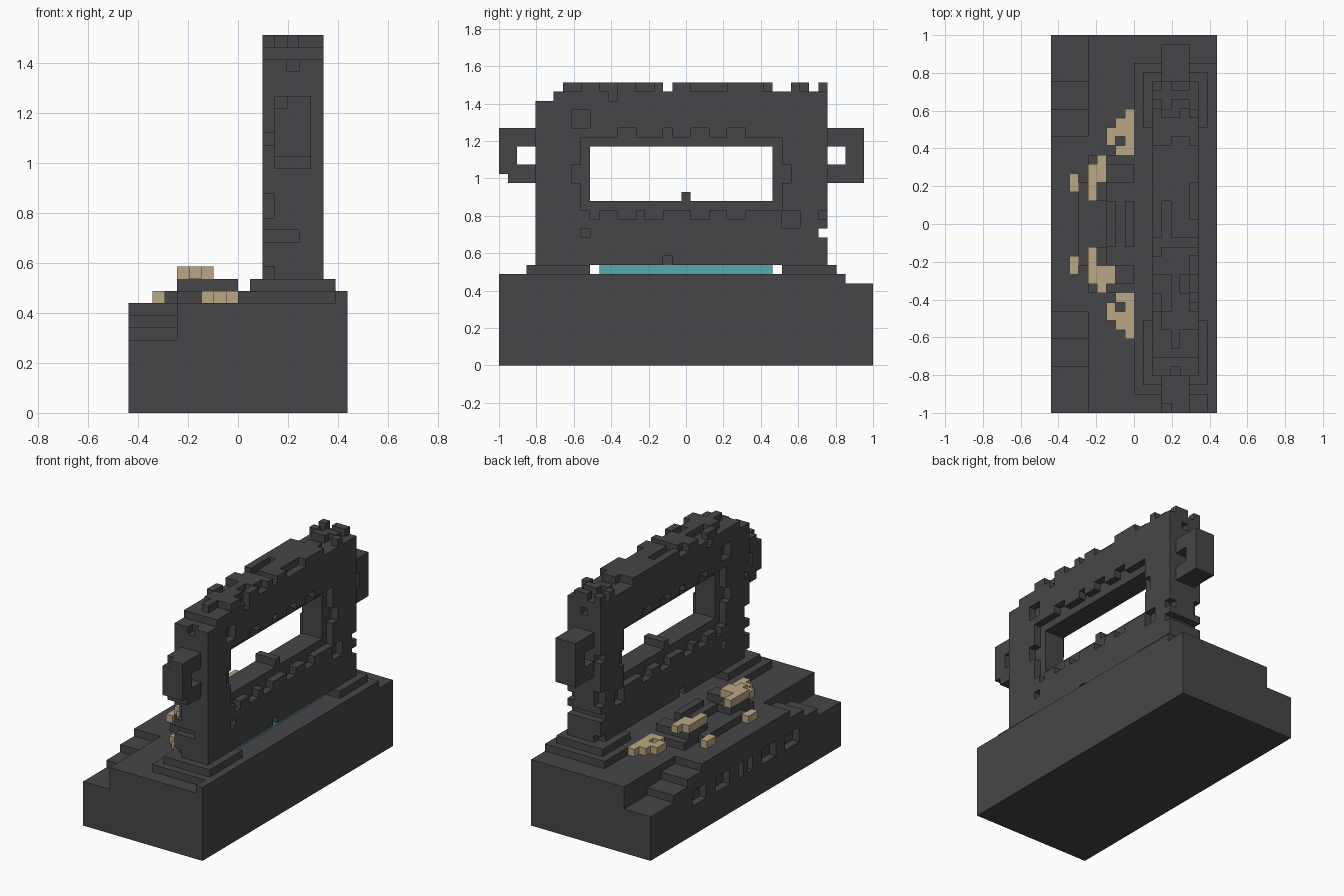
import bpy
import bmesh
import random
from itertools import product
from mathutils import Vector

default = bpy.data.objects.get("Cube")
if default:
    bpy.data.objects.remove(default, do_unlink=True)

UNIT = 2 / 41                       # edge of one block
NX, NY = 18, 41                     # footprint in blocks
random.seed(4)


def material(name, colour):
    mat = bpy.data.materials.new(name)
    mat.use_nodes = True
    mat.diffuse_color = (*colour, 1)
    mat.node_tree.nodes["Principled BSDF"].inputs["Base Color"].default_value = (*colour, 1)
    return mat


stone = material("dark stone", (0.062, 0.062, 0.068))
sand = material("sand", (0.5, 0.39, 0.23))
teal = material("teal glow", (0.09, 0.41, 0.45))


def box(x, y, z):
    """Set of block cells between the given (start, end) pairs."""
    return set(product(range(*x), range(*y), range(*z)))


def flip(cells, size=NY):
    """Mirror cells along y inside a span of the given size."""
    return {(x, size - 1 - y, z) for x, y, z in cells}


def both(cells, size=NY):
    return cells | flip(cells, size)


def build(name, cells, mat):
    """Skin the outside of a set of cells with square faces."""
    bm = bmesh.new()
    verts = {}
    offset = Vector((NX / 2, NY / 2, 0))

    def vert(p):
        key = tuple(p)
        if key not in verts:
            verts[key] = bm.verts.new((Vector(key) - offset) * UNIT)
        return verts[key]

    for cell in sorted(cells):
        for axis in range(3):
            for side in (0, 1):
                near = list(cell)
                near[axis] += 2 * side - 1
                if tuple(near) in cells:
                    continue
                b, c = (axis + 1) % 3, (axis + 2) % 3
                loop = []
                for db, dc in ((0, 0), (1, 0), (1, 1), (0, 1)):
                    p = list(cell)
                    p[axis] += side
                    p[b] += db
                    p[c] += dc
                    loop.append(vert(p))
                bm.faces.new(loop if side else loop[::-1])
    mesh = bpy.data.meshes.new(name)
    bm.to_mesh(mesh)
    bm.free()
    mesh.materials.append(mat)
    obj = bpy.data.objects.new(name, mesh)
    bpy.context.collection.objects.link(obj)
    return obj


# Base block with corner stairs and slots along the low side
base = box((0, NX), (0, NY), (0, 9))
for step, start in enumerate((30, 33, 36)):
    base -= both(box((0, 4), (start, NY), (8 - step, 9)))
for y in (9, 14):
    base -= both(box((0, 1), (y, y + 3), (4, 6)))
base -= both(box((0, 1), (19, 20), (4, 6)))
build("base", base, stone)

# Low plinth under the wall, with a raised rim on the far edge
plinth = box((9, 17), (2, 38), (9, 10)) | box((17, NX), (0, 38), (9, 10))
build("plinth", plinth, stone)
build("front_footing", box((10, 17), (3, 10), (10, 11)), stone)
build("back_footing", box((10, 17), (31, 37), (10, 11)), stone)

# Glowing strip below the wall
build("glow_strip", box((13, 15), (11, 30), (10, 11)), teal)

# Wall with a window through it
wall = box((11, 16), (4, 36), (11, 31))
wall -= box((11, 16), (10, 30), (18, 24))
wall |= box((12, 15), (20, 21), (18, 19))

# Wider, notched window frame and chips on both wall faces
chips = [((9, 31), (17, 25)), ((8, 10), (26, 28)), ((31, 33), (15, 17)),
         ((9, 10), (14, 15)), ((18, 19), (11, 12)), ((12, 13), (29, 30)),
         ((8, 9), (20, 22)), ((31, 32), (20, 22)), ((35, 36), (16, 17))]
for y in (13, 21, 25):
    chips += [((y, y + 2), (25, 26)), ((y, y + 2), (16, 17))]
chips += [((18, 19), (25, 26)), ((16, 18), (16, 17)), ((10, 11), (16, 17))]
for y, z in chips:
    for x in (11, 15):
        wall -= box((x, x + 1), y, z)
wall |= box((12, 15), (9, 10), (17, 25)) | box((12, 15), (30, 31), (17, 25))

# Worn ends of the wall
wall -= box((11, 16), (35, 36), (14, 15))
for x, z in (((11, 14), (14, 15)), ((11, 12), (16, 18)), ((11, 12), (22, 23)),
             ((13, 14), (28, 29)), ((11, 12), (11, 12))):
    wall -= box(x, (4, 5), z)
    wall -= box(x, (35, 36), z)

# Broken top of the wall
wall -= box((11, 16), (4, 6), (29, 31))
for y in ((6, 7), (18, 19), (30, 32), (34, 35)):
    wall -= box((11, 16), y, (30, 31))
for y in range(7, 36, 2):
    for x in (11, 12, 14, 15):
        if random.random() < 0.4:
            wall -= box((x, x + 1), (y, y + 2), (30, 31))
build("wall", wall, stone)

# Ring handles at both ends
handle = box((12, 15), (0, 4), (20, 26)) - box((12, 15), (1, 4), (22, 24))
handle |= box((12, 15), (1, 2), (22, 24))
front = handle - box((12, 15), (0, 1), (20, 21)) - box((12, 13), (0, 1), (25, 26))
build("front_handle", front, stone)
build("back_handle", flip(handle, 40), stone)

# Low stones on the terrace
terrace = box((3, 9), (16, 25), (9, 10))
terrace |= both(box((4, 9), (25, 28), (9, 10)))
build("terrace", terrace, stone)
benches = box((6, 7), (18, 23), (10, 11)) | box((8, 9), (18, 23), (10, 11))
benches |= both(box((6, 9), (25, 27), (10, 11)) | box((4, 6), (23, 27), (10, 11)))
build("benches", benches, stone)

# Sand heaps lying on the terrace and on the stones
heap = box((8, 9), (27, 33), (9, 10)) | box((7, 8), (27, 32), (9, 10))
heap |= box((6, 7), (29, 31), (9, 10)) | box((2, 3), (24, 26), (9, 10))
heap |= box((3, 4), (23, 25), (9, 10)) | box((4, 5), (22, 24), (9, 10))
heap -= box((7, 8), (29, 30), (9, 10))
build("back_sand", heap, sand)
build("front_sand", flip(heap), sand)
crest = box((4, 6), (25, 27), (11, 12)) | box((5, 6), (27, 28), (11, 12))
crest |= box((4, 5), (23, 25), (11, 12))
build("back_sand_crest", crest, sand)
build("front_sand_crest", flip(crest) | box((6, 7), (14, 16), (11, 12)), sand)
